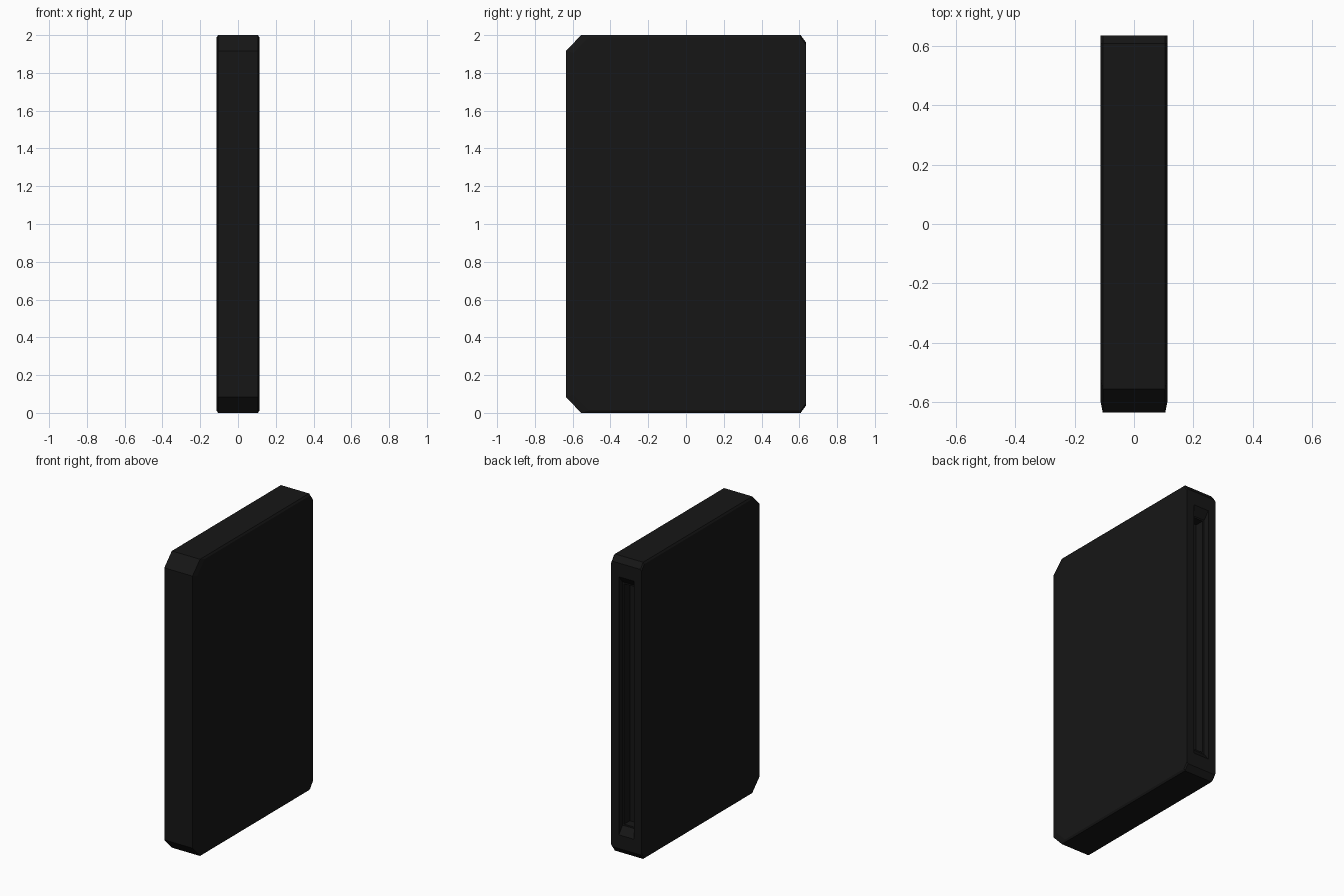
import bpy, bmesh

if "Cube" in bpy.data.objects:
    bpy.data.objects.remove(bpy.data.objects["Cube"])

mat = bpy.data.materials.new("black_plastic")
mat.diffuse_color = (0.008, 0.008, 0.008, 1)
mat.use_nodes = True
mat.node_tree.nodes["Principled BSDF"].inputs["Base Color"].default_value = mat.diffuse_color


def loft(name, sections):
    """Skin matching (y, z) outlines placed at successive x positions."""
    bm = bmesh.new()
    rings = [[bm.verts.new((x, y, z)) for y, z in pts] for x, pts in sections]
    n = len(rings[0])
    for a, b in zip(rings, rings[1:]):
        for i in range(n):
            j = (i + 1) % n
            bm.faces.new((a[i], a[j], b[j], b[i]))
    bm.faces.new(rings[0][::-1])
    bm.faces.new(rings[-1])
    bmesh.ops.recalc_face_normals(bm, faces=bm.faces)
    me = bpy.data.meshes.new(name)
    bm.to_mesh(me)
    bm.free()
    me.materials.append(mat)
    ob = bpy.data.objects.new(name, me)
    bpy.context.collection.objects.link(ob)
    return ob


def outline(front, end):
    """Chamfered slab outline, inset at the front and at both ends."""
    f, h = -0.635 + front, 1.0 - end
    top = [(f, h - 0.083), (f + 0.08, h), (0.607, h), (0.635, h - 0.038)]
    return [(y, 1 + z) for y, z in top] + [(y, 1 - z) for y, z in top[::-1]]


# Case: full outline in the middle, slightly relieved at the side faces
side, full = outline(0.04, 0.012), outline(0, 0)
case = loft("case", [(-0.113, side), (-0.105, full), (0.105, full), (0.113, side)])


def slot(name, half_width, half_zs, ys):
    """Symmetric cutter for the connector opening in the back edge."""
    up = list(zip(ys, half_zs))
    pts = [(y, 1 + z) for y, z in up] + [(y, 1 - z) for y, z in up[::-1]]
    ob = loft(name, [(-half_width, pts), (half_width, pts)])
    ob.hide_render = True
    ob.hide_viewport = True
    return ob


# Connector opening: ramped outer recess with a narrower channel behind
cutters = [
    slot("opening_cutter", 0.056, (0.87, 0.87, 0.82), (0.70, 0.635, 0.595)),
    slot("channel_cutter", 0.044, (0.81, 0.81), (0.70, 0.535)),
]
for c in cutters:
    m = case.modifiers.new(c.name, 'BOOLEAN')
    m.operation = 'DIFFERENCE'
    m.solver = 'EXACT'
    m.object = c
